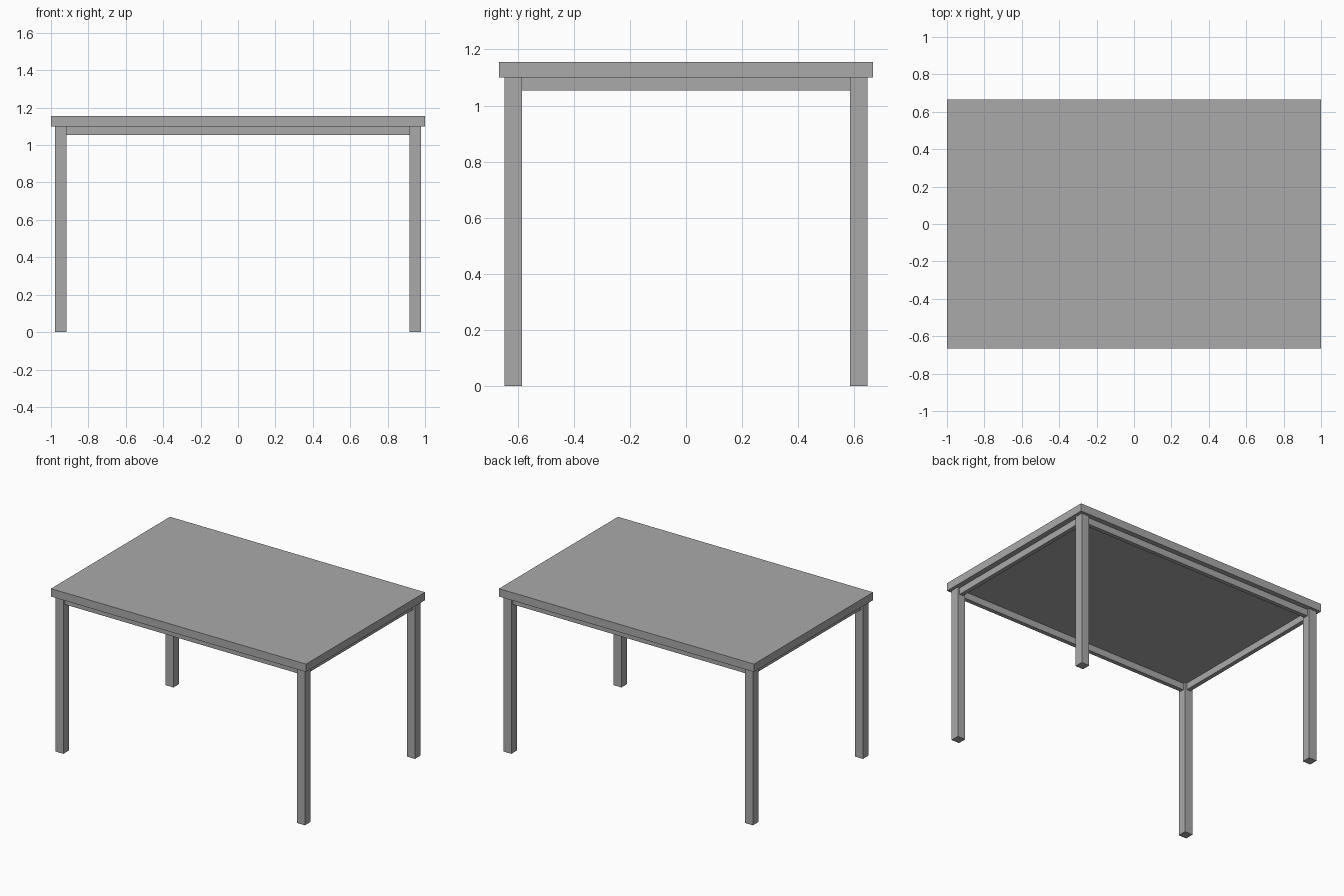
import bpy

# Remove the default cube
cube = bpy.data.objects.get("Cube")
if cube:
    bpy.data.objects.remove(cube, do_unlink=True)

grey = bpy.data.materials.new("plain_grey")
grey.use_nodes = True
colour = (0.4, 0.4, 0.4, 1)
grey.diffuse_color = colour
grey.node_tree.nodes["Principled BSDF"].inputs["Base Color"].default_value = colour


def box(name, centre, size):
    bpy.ops.mesh.primitive_cube_add(size=1, location=centre)
    obj = bpy.context.object
    obj.name = name
    obj.scale = size
    bpy.ops.object.transform_apply(location=False, rotation=False, scale=True)
    obj.data.materials.append(grey)
    return obj


HEIGHT, UNDERSIDE = 1.156, 1.1
LEG, LEG_X, LEG_Y = 0.062, 0.947, 0.616
RAIL_H, RAIL_T = 0.047, 0.03
rail_z = UNDERSIDE - RAIL_H / 2

# Table top
box("table_top", (0, 0, (HEIGHT + UNDERSIDE) / 2), (2, 1.333, HEIGHT - UNDERSIDE))

# Legs at the four corners
for x_name, sx in (("left", 1), ("right", -1)):
    for y_name, sy in (("front", -1), ("back", 1)):
        box(f"{y_name}_{x_name}_leg", (sx * LEG_X, sy * LEG_Y, UNDERSIDE / 2),
            (LEG, LEG, UNDERSIDE))

# Rails under the top, running between the legs
for name, s in (("front", -1), ("back", 1)):
    box(f"{name}_rail", (0, s * LEG_Y, rail_z), (2 * LEG_X - LEG, RAIL_T, RAIL_H))
for name, s in (("left", 1), ("right", -1)):
    box(f"{name}_rail", (s * LEG_X, 0, rail_z), (RAIL_T, 2 * LEG_Y - LEG, RAIL_H))
